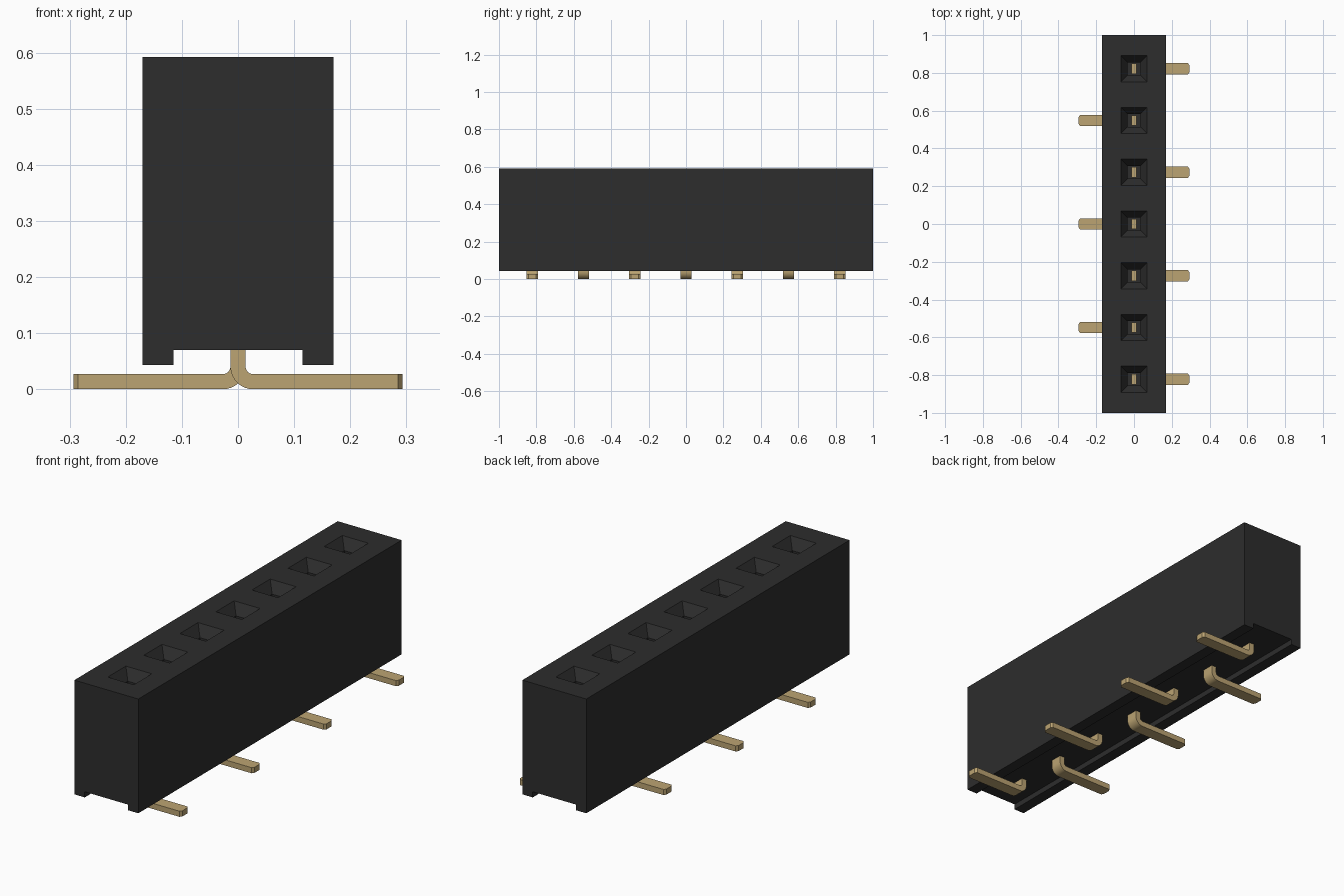
import bpy, bmesh, math

if "Cube" in bpy.data.objects:
    bpy.data.objects.remove(bpy.data.objects["Cube"])

PITCH, COUNT = 0.274, 7
TOP, BOTTOM, FLOOR = 0.592, 0.043, 0.07
ROWS = [(i - (COUNT - 1) / 2) * PITCH for i in range(COUNT)]


def material(name, rgb):
    m = bpy.data.materials.new(name)
    m.use_nodes = True
    m.diffuse_color = (*rgb, 1)
    node = next(n for n in m.node_tree.nodes if n.type == 'BSDF_PRINCIPLED')
    node.inputs["Base Color"].default_value = (*rgb, 1)
    return m


def make_object(name, bm, mat):
    bmesh.ops.recalc_face_normals(bm, faces=bm.faces)
    me = bpy.data.meshes.new(name)
    bm.to_mesh(me)
    bm.free()
    me.materials.append(mat)
    ob = bpy.data.objects.new(name, me)
    bpy.context.collection.objects.link(ob)
    return ob


def loft(bm, rings):
    """Skin a row of equal-sized point rings and cap both ends."""
    rows = [[bm.verts.new(p) for p in ring] for ring in rings]
    n = len(rows[0])
    for a, b in zip(rows, rows[1:]):
        for i in range(n):
            j = (i + 1) % n
            bm.faces.new((a[i], a[j], b[j], b[i]))
    bm.faces.new(rows[0])
    bm.faces.new(rows[-1])


black = material("black plastic", (0.026, 0.026, 0.026))
gold = material("gold contact", (0.50, 0.37, 0.17))

# Housing: block with a channel along its underside
profile = [(-0.17, BOTTOM), (-0.115, BOTTOM), (-0.115, FLOOR), (0.115, FLOOR),
           (0.115, BOTTOM), (0.17, BOTTOM), (0.17, TOP), (-0.17, TOP)]
bm = bmesh.new()
loft(bm, [[(x, y, z) for x, z in profile] for y in (-1, 1)])
housing = make_object("housing", bm, black)

# Sockets: tapered mouth leading into a square shaft
bm = bmesh.new()
for y in ROWS:
    loft(bm, [[(sx * h, y + sy * h, z) for sx, sy in ((-1, -1), (1, -1), (1, 1), (-1, 1))]
              for h, z in ((0.076, TOP + 0.01), (0.034, TOP - 0.05), (0.034, 0.17))])
cutter = make_object("socket_cutter", bm, black)
cutter.hide_render = True
mod = housing.modifiers.new("sockets", 'BOOLEAN')
mod.operation = 'DIFFERENCE'
mod.solver = 'EXACT'
mod.object = cutter
bpy.context.view_layer.objects.active = housing
bpy.ops.object.modifier_apply(modifier=mod.name)
bpy.data.objects.remove(cutter)

# Pins: upright blade, rounded bend, flat foot with a narrowed tip
T, W, R = 0.0135, 0.03, 0.027
STEPS = 8
for i, y in enumerate(ROWS):
    side = 1 if i % 2 == 0 else -1
    # each section: inner point, outer point, half width
    sections = [((T, 0.40), (-T, 0.40), 0.027), ((T, 0.17), (-T, 0.17), 0.027),
                ((T, 0.12), (-T, 0.12), W)]
    for k in range(STEPS + 1):
        a = math.pi + k / STEPS * math.pi / 2
        sections.append(tuple((R + r * math.cos(a), R + T + r * math.sin(a))
                              for r in (R - T, R + T)) + (W,))
    for x, w in ((0.285, W), (0.293, 0.019)):
        sections.append(((x, 2 * T), (x, 0), w))
    bm = bmesh.new()
    loft(bm, [[(side * p[0], y - w, p[1]), (side * q[0], y - w, q[1]),
               (side * q[0], y + w, q[1]), (side * p[0], y + w, p[1])]
              for p, q, w in sections])
    pin = make_object(f"contact_pin_{i + 1}", bm, gold)
    bpy.ops.object.select_all(action='DESELECT')
    pin.select_set(True)
    bpy.context.view_layer.objects.active = pin
    bpy.ops.object.shade_smooth_by_angle(angle=math.radians(30))
